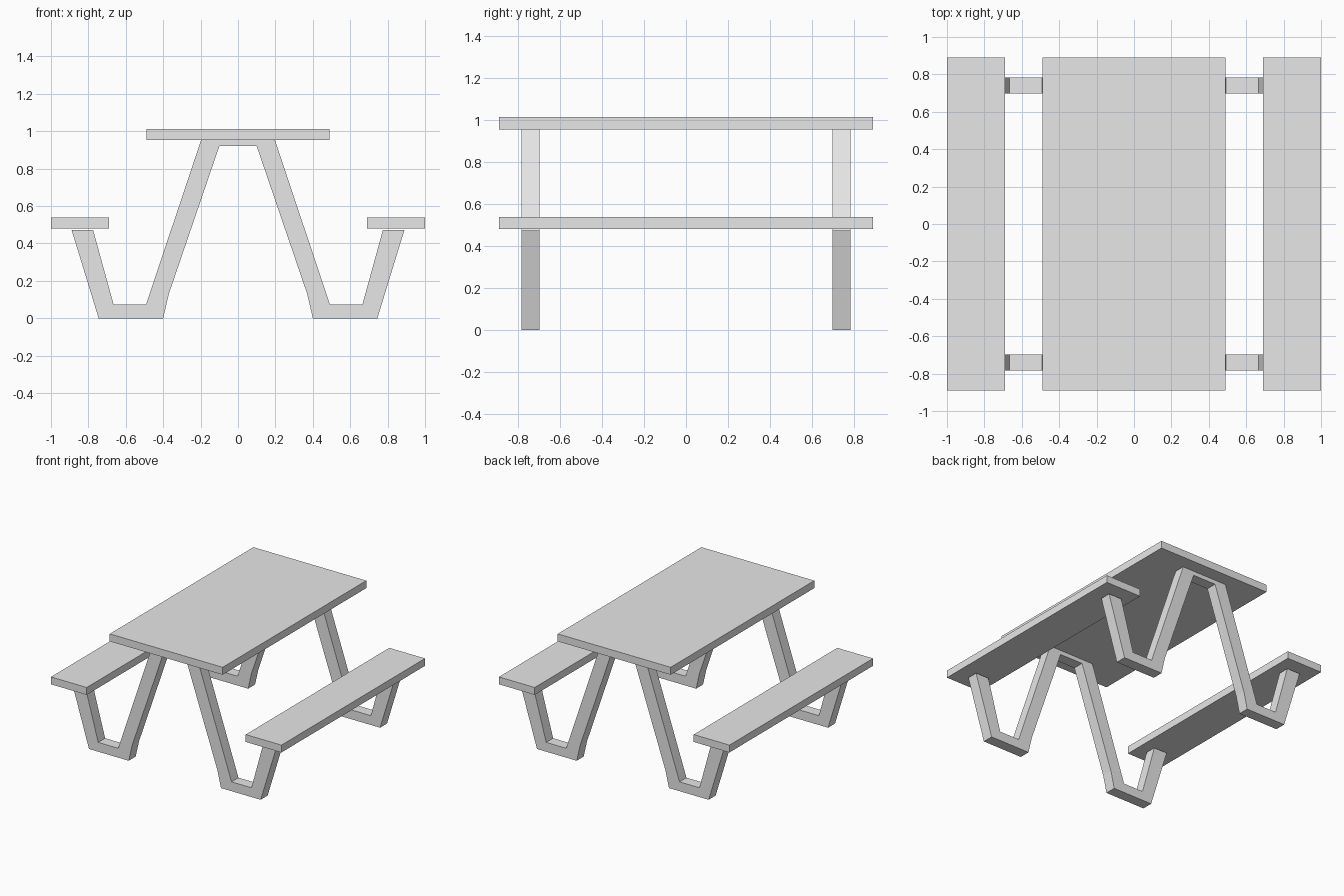
import bpy
import bmesh

cube = bpy.data.objects.get("Cube")
if cube:
    bpy.data.objects.remove(cube, do_unlink=True)

# One plain grey for every part
grey = bpy.data.materials.new("plain_grey")
grey.use_nodes = True
colour = (0.8, 0.8, 0.8, 1)
grey.diffuse_color = colour
grey.node_tree.nodes["Principled BSDF"].inputs["Base Color"].default_value = colour


def extrude_profile(name, profile, y_start, y_end):
    """Extrude an x-z outline along y into a solid part."""
    bm = bmesh.new()
    face = bm.faces.new([bm.verts.new((x, y_start, z)) for x, z in profile])
    result = bmesh.ops.extrude_face_region(bm, geom=[face], use_keep_orig=True)
    moved = [g for g in result["geom"] if isinstance(g, bmesh.types.BMVert)]
    bmesh.ops.translate(bm, verts=moved, vec=(0, y_end - y_start, 0))
    bmesh.ops.recalc_face_normals(bm, faces=bm.faces)
    mesh = bpy.data.meshes.new(name)
    bm.to_mesh(mesh)
    bm.free()
    mesh.materials.append(grey)
    obj = bpy.data.objects.new(name, mesh)
    bpy.context.collection.objects.link(obj)
    return obj


def board(name, x_min, x_max, z_min, z_max):
    """Flat plank running the full length of the table."""
    outline = [(x_min, z_min), (x_max, z_min), (x_max, z_max), (x_min, z_max)]
    extrude_profile(name, outline, -0.89, 0.89)


# Table top and the two benches
board("table_top", -0.49, 0.49, 0.953, 1.012)
board("left_bench", 0.69, 1.0, 0.48, 0.538)
board("right_bench", -1.0, -0.69, 0.48, 0.538)

# Half outline of a bent leg frame, from the inner top round to the outer top
half = [(0.10, 0.92), (0.37, 0.13), (0.40, 0), (0.745, 0), (0.89, 0.473),
        (0.775, 0.473), (0.665, 0.073), (0.492, 0.073), (0.197, 0.953)]
frame = half + [(-x, z) for x, z in reversed(half)]
extrude_profile("front_leg_frame", frame, -0.783, -0.697)
extrude_profile("back_leg_frame", frame, 0.697, 0.783)
